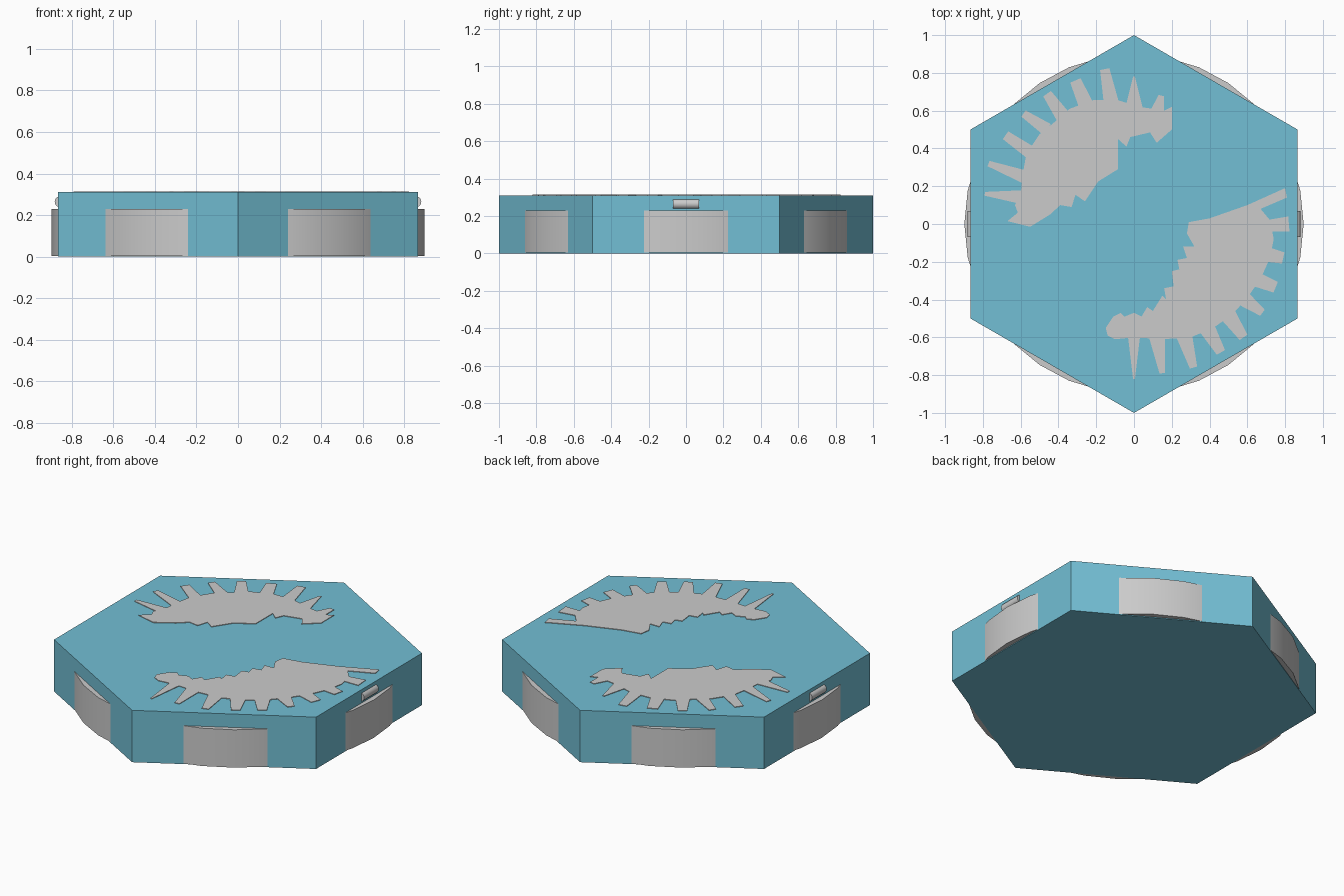
import bpy, bmesh, math
from mathutils import Vector


def cylinder(name, sides, radius, depth, loc, rot=(0, 0, 0), smooth=False):
    bpy.ops.mesh.primitive_cylinder_add(vertices=sides, radius=radius, depth=depth,
                                        location=loc, rotation=rot)
    ob = bpy.context.object
    ob.name = name
    if smooth:
        bpy.ops.object.shade_smooth_by_angle(angle=math.radians(30))
    return ob


def inlay(name, body, spikes, bottom=0.30, top=0.3135):
    """Thin slab: a body outline plus tapered rim spikes (tip x, y, width, root x, y, width)."""
    outlines = [[Vector(p) for p in body]]
    for tx, ty, tw, rx, ry, rw in spikes:
        tip, root = Vector((tx, ty)), Vector((rx, ry))
        d = (tip - root).normalized()
        side = Vector((-d.y, d.x)) / 2
        outlines.append([root - side * rw, tip - side * tw, tip + side * tw, root + side * rw])
    bm = bmesh.new()
    for pts in outlines:
        face = bm.faces.new([bm.verts.new((p.x, p.y, bottom)) for p in pts])
        ext = bmesh.ops.extrude_face_region(bm, geom=[face])["geom"]
        for v in ext:
            if isinstance(v, bmesh.types.BMVert):
                v.co.z = top
    bmesh.ops.recalc_face_normals(bm, faces=bm.faces)
    bmesh.ops.triangulate(bm, faces=bm.faces[:])
    me = bpy.data.meshes.new(name)
    bm.to_mesh(me)
    bm.free()
    ob = bpy.data.objects.new(name, me)
    bpy.context.collection.objects.link(ob)
    return ob


# Blue hexagonal tile
tile = cylinder("hex_tile", 6, 1.0, 0.31, (0, 0, 0.155))
blue = bpy.data.materials.new("tile_blue")
blue.diffuse_color = (0.17, 0.52, 0.66, 1)
tile.data.materials.append(blue)

# Round core bulging through the six sides
cylinder("round_core", 32, 0.898, 0.226, (0, 0, 0.117), smooth=True)

# Small side pins
for s, label in ((1, "right"), (-1, "left")):
    cylinder("side_pin_" + label, 16, 0.027, 0.137, (s * 0.855, 0, 0.264),
             (math.pi / 2, 0, 0), smooth=True)

# Jagged patch, back left
inlay("back_left_patch",
      [(.14, .64), (.16, .60), (.20, .62), (.20, .50), (.12, .43), (.085, .485), (-.02, .46),
       (-.04, .41), (-.085, .45), (-.085, .29), (-.19, .225), (-.26, .12), (-.31, .155),
       (-.33, .09), (-.39, .10), (-.445, .05), (-.55, -.015), (-.67, .015), (-.615, .06),
       (-.63, .10), (-.60, .155), (-.59, .26), (-.57, .37), (-.50, .475), (-.42, .54),
       (-.34, .61), (-.22, .655), (-.10, .66), (.03, .62), (.10, .61)],
      [(.145, .68, .03, .12, .58, .08), (0, .78, .01, 0, .60, .10),
       (-.155, .82, .05, -.12, .64, .08), (-.31, .76, .06, -.25, .62, .08),
       (-.46, .69, .05, -.37, .56, .08), (-.585, .585, .04, -.46, .50, .07),
       (-.68, .47, .05, -.55, .38, .07), (-.77, .32, .03, -.58, .25, .07),
       (-.79, .16, .02, -.57, .14, .08)])

# Jagged patch, front right
inlay("front_right_patch",
      [(-.15, -.55), (-.11, -.49), (-.07, -.47), (-.05, -.49), (0, -.47), (.04, -.49),
       (.07, -.44), (.10, -.46), (.15, -.38), (.17, -.40), (.16, -.34), (.21, -.33),
       (.20, -.25), (.24, -.24), (.23, -.19), (.28, -.18), (.26, -.12), (.32, -.12),
       (.28, -.05), (.29, .01), (.40, .03), (.60, .10), (.80, .19), (.81, .14), (.67, .08),
       (.72, .02), (.74, -.08), (.72, -.18), (.67, -.29), (.60, -.39), (.52, -.48),
       (.42, -.55), (.30, -.60), (.15, -.61), (0, -.60), (-.10, -.61), (-.14, -.59)],
      [(0, -.82, .01, 0, -.57, .07), (.15, -.79, .03, .12, -.58, .09),
       (.315, -.76, .04, .26, -.57, .09), (.46, -.68, .05, .38, -.54, .09),
       (.58, -.60, .05, .49, -.47, .09), (.68, -.47, .04, .56, -.38, .09),
       (.75, -.335, .06, .64, -.29, .08), (.79, -.18, .06, .70, -.16, .08),
       (.82, 0, .08, .70, -.01, .06)])
